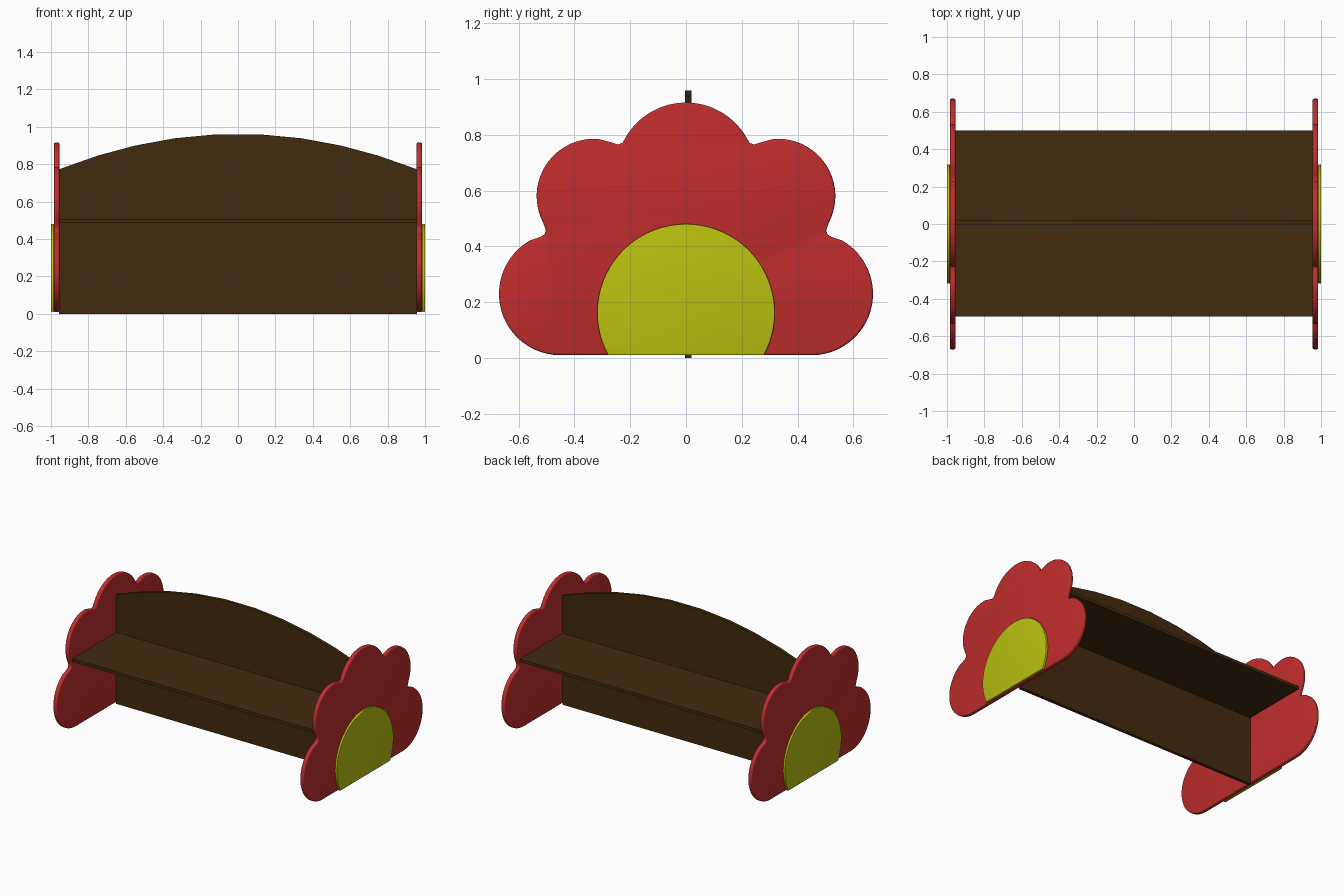
import bpy, bmesh
from math import sin, cos, radians, asin, degrees

cube = bpy.data.objects.get("Cube")
if cube:
    bpy.data.objects.remove(cube)


def material(name, r, g, b):
    m = bpy.data.materials.new(name)
    m.use_nodes = True
    m.diffuse_color = (r, g, b, 1)
    bsdf = next(n for n in m.node_tree.nodes if n.type == 'BSDF_PRINCIPLED')
    bsdf.inputs["Base Color"].default_value = (r, g, b, 1)
    return m


red = material("petal red", 0.53, 0.026, 0.026)
yellow = material("flower centre yellow", 0.49, 0.53, 0.005)
brown = material("wood brown", 0.055, 0.024, 0.0045)


def arc(cx, cz, r, start, end, steps):
    angles = [radians(start + (end - start) * i / steps) for i in range(steps + 1)]
    return [(cx + r * cos(a), cz + r * sin(a)) for a in angles]


def slab(name, outline, axis, low, high, mat, round_edge=0):
    """Extrude an outline along x or y, rounding the rims of both faces."""
    bm = bmesh.new()

    def place(p, d):
        return (d, p[0], p[1]) if axis == 'x' else (p[0], d, p[1])

    a = [bm.verts.new(place(p, low)) for p in outline]
    b = [bm.verts.new(place(p, high)) for p in outline]
    caps = [bm.faces.new(a), bm.faces.new(b[::-1])]
    n = len(outline)
    for i in range(n):
        j = (i + 1) % n
        bm.faces.new((a[j], a[i], b[i], b[j]))
    bmesh.ops.recalc_face_normals(bm, faces=bm.faces)
    if round_edge:
        rims = [e for f in caps for e in f.edges]
        bmesh.ops.bevel(bm, geom=rims, offset=round_edge, segments=3,
                        profile=0.5, affect='EDGES', clamp_overlap=True)
    mesh = bpy.data.meshes.new(name)
    bm.to_mesh(mesh)
    bm.free()
    mesh.materials.append(mat)
    obj = bpy.data.objects.new(name, mesh)
    bpy.context.collection.objects.link(obj)
    if round_edge:
        bpy.ops.object.select_all(action='DESELECT')
        obj.select_set(True)
        bpy.context.view_layer.objects.active = obj
        bpy.ops.object.shade_smooth_by_angle(angle=radians(40))
    return obj


# Flower outline: lower petal, notch, middle petal, notch, half of top petal
half = arc(0.45, 0.23, 0.22, -90, 60, 24)
half += [(0.52, 0.434), (0.507, 0.443), (0.502, 0.457), (0.508, 0.475)]
half += arc(0.33, 0.58, 0.205, -21, 95, 20)
half += [(0.27, 0.773), (0.245, 0.765), (0.228, 0.77), (0.219, 0.785)]
half += arc(0, 0.665, 0.25, 33, 90, 12)
flower = half + [(-y, z) for y, z in half[-2::-1]]

# Flower centre: a disc cut off flat at the bottom
disc_r, disc_z, floor = 0.318, 0.162, 0.01
cut = degrees(asin((floor - disc_z) / disc_r))
disc = arc(0, disc_z, disc_r, cut, 180 - cut, 48)

# End panels with their flower centres
for side, s in (("left", 1), ("right", -1)):
    slab(side + "_end_panel", flower, 'x', *sorted((s * 0.955, s * 0.985)), red, 0.008)
    slab(side + "_flower_centre", disc, 'x', *sorted((s * 0.984, s)), yellow, 0.004)

# Arched middle board, from the ground to the top of the backrest
arch_x = [0.957, 0.75, 0.55, 0.34, 0.12]
arch = [(x, 0.962 - 0.207 * x * x) for x in arch_x]
board = [(-0.957, 0), (0.957, 0)] + arch + [(-x, z) for x, z in arch[::-1]]
slab("backrest_board", board, 'y', -0.003, 0.02, brown)

# Seat plank reaching out on both sides of the board
seat = [(-0.495, 0.487), (0.5, 0.487), (0.5, 0.508), (-0.495, 0.508)]
slab("seat", seat, 'x', -0.957, 0.957, brown)
